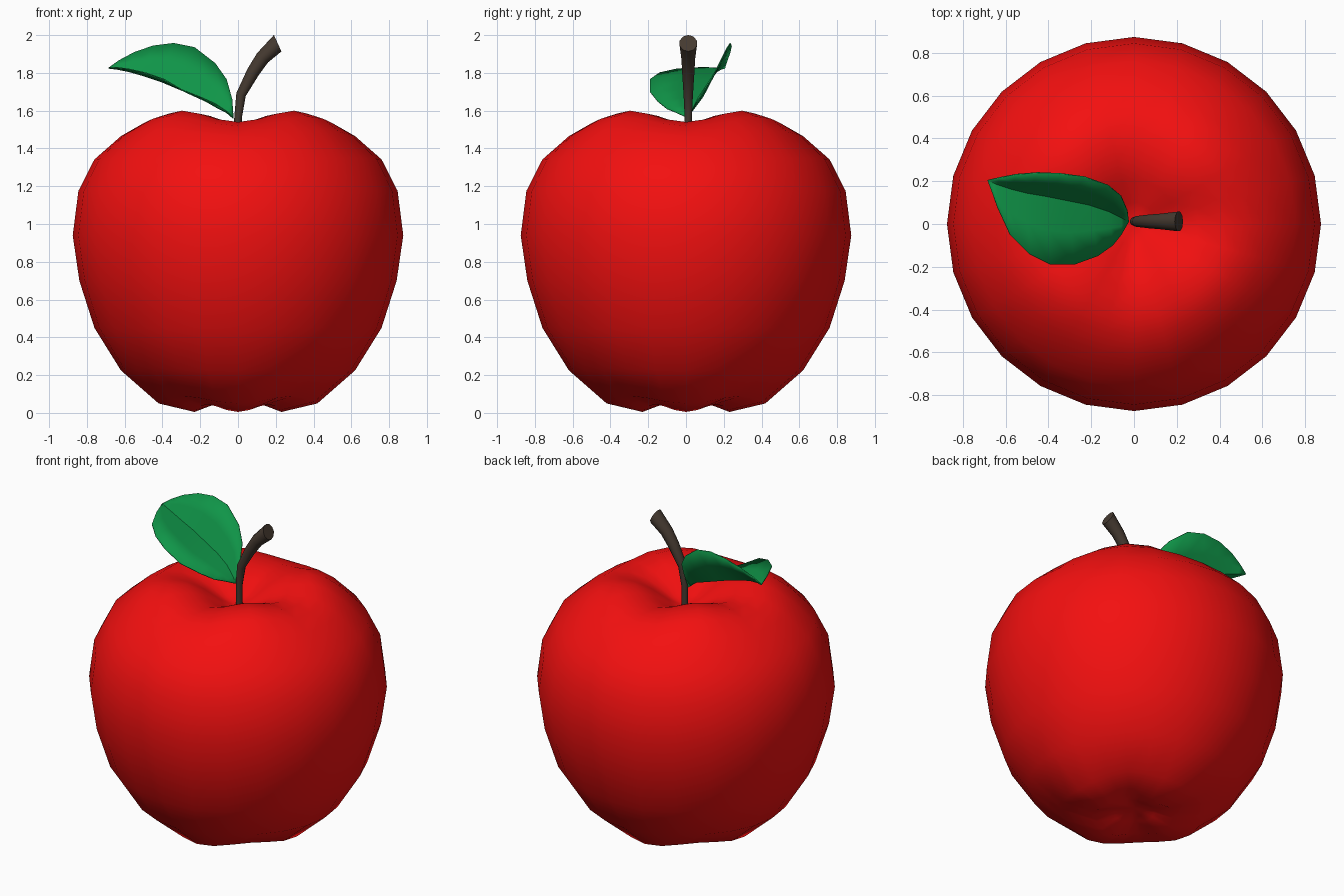
import bpy, math
from mathutils import Vector

if "Cube" in bpy.data.objects:
    bpy.data.objects.remove(bpy.data.objects["Cube"])


def build(name, verts, faces, color, angle):
    mesh = bpy.data.meshes.new(name)
    mesh.from_pydata(verts, [], faces)
    mesh.update()
    obj = bpy.data.objects.new(name, mesh)
    bpy.context.collection.objects.link(obj)
    mat = bpy.data.materials.new(name + "_colour")
    mat.diffuse_color = (*color, 1)
    mat.use_nodes = True
    mat.node_tree.nodes["Principled BSDF"].inputs["Base Color"].default_value = mat.diffuse_color
    mesh.materials.append(mat)
    bpy.ops.object.select_all(action='DESELECT')
    obj.select_set(True)
    bpy.context.view_layer.objects.active = obj
    bpy.ops.object.shade_smooth_by_angle(angle=math.radians(angle))
    return obj


def skin(rings, n):
    """Quads between consecutive closed rings of n vertices."""
    return [(i * n + j, i * n + (j + 1) % n, (i + 1) * n + (j + 1) % n, (i + 1) * n + j)
            for i in range(rings - 1) for j in range(n)]


# Apple body: 24-sided lathe (radius, height, four-lobe strength)
SEG = 24
profile = [(.12, .055, .008), (.23, .025, .02), (.42, .07, .02), (.62, .23, .005),
           (.76, .45, 0), (.84, .70, 0), (.875, .94, 0), (.845, 1.175, 0),
           (.76, 1.345, .003), (.62, 1.48, .015), (.52, 1.545, .025), (.42, 1.57, .03),
           (.30, 1.56, .025), (.20, 1.52, .018), (.10, 1.46, .005)]
verts = []
for r, z, lobe in profile:
    for j in range(SEG):
        a = 2 * math.pi * j / SEG
        verts.append((r * math.cos(a), r * math.sin(a), z - lobe * math.cos(4 * a)))
faces = skin(len(profile), SEG)
last = (len(profile) - 1) * SEG
verts += [(0, 0, .08), (0, 0, 1.42)]
for j in range(SEG):
    k = (j + 1) % SEG
    faces += [(len(verts) - 2, k, j), (len(verts) - 1, last + j, last + k)]
build("apple_body", verts, faces, (.9, .005, .005), 80)

# Stem: tapered bent tube (x, z, radius), widening to a flat cut end
N = 10
path = [(0, 1.40, .02), (0, 1.56, .02), (.016, 1.685, .026),
        (.08, 1.805, .034), (.13, 1.88, .038), (.21, 1.957, .048)]
verts = []
for i, (x, z, r) in enumerate(path):
    a, b = path[max(i - 1, 0)], path[min(i + 1, len(path) - 1)]
    t = Vector((b[0] - a[0], 0, b[1] - a[1])).normalized()
    if i == len(path) - 1:
        t = Vector((.91, 0, .41))
    side = Vector((t.z, 0, -t.x))
    for j in range(N):
        q = 2 * math.pi * j / N
        verts.append(Vector((x, .012, z)) + side * r * math.cos(q) + Vector((0, r * math.sin(q), 0)))
faces = skin(len(path), N)
faces += [tuple(reversed(range(N))), tuple(range(len(verts) - N, len(verts)))]
build("stem", verts, faces, (.06, .042, .03), 50)

# Leaf: surface stretched between front edge, midrib and back edge
base, tip = (-.025, .012, 1.56), (-.685, .205, 1.825)
front = [base, (-.06, -.05, 1.59), (-.10, -.10, 1.61), (-.17, -.15, 1.65), (-.28, -.19, 1.70),
         (-.39, -.19, 1.765), (-.49, -.14, 1.80), (-.58, -.05, 1.82), (-.64, .08, 1.828), tip]
rib = [base, (-.06, .03, 1.595), (-.12, .06, 1.635), (-.21, .09, 1.675), (-.31, .11, 1.715),
       (-.41, .13, 1.755), (-.50, .145, 1.785), (-.58, .165, 1.808), (-.64, .185, 1.82), tip]
back = [base, (-.03, .06, 1.66), (-.06, .13, 1.765), (-.12, .18, 1.85), (-.23, .22, 1.935),
        (-.34, .235, 1.957), (-.45, .24, 1.943), (-.55, .232, 1.908), (-.63, .217, 1.865), tip]
verts, W = [base], 5
for f, m, b in list(zip(front, rib, back))[1:-1]:
    f, m, b = Vector(f), Vector(m), Vector(b)
    verts += [f, (f + m) / 2, m, (m + b) / 2, b]
verts.append(tip)
end = len(verts) - 1
faces = []
for j in range(W - 1):
    faces.append((0, 2 + j, 1 + j))
    for i in range(7):
        p = 1 + i * W + j
        faces.append((p, p + 1, p + W + 1, p + W))
    faces.append((end - W + j, end - W + j + 1, end))
leaf = build("leaf", verts, faces, (.005, .30, .065), 60)
solid = leaf.modifiers.new("thickness", 'SOLIDIFY')
solid.thickness = .006
solid.offset = 0
